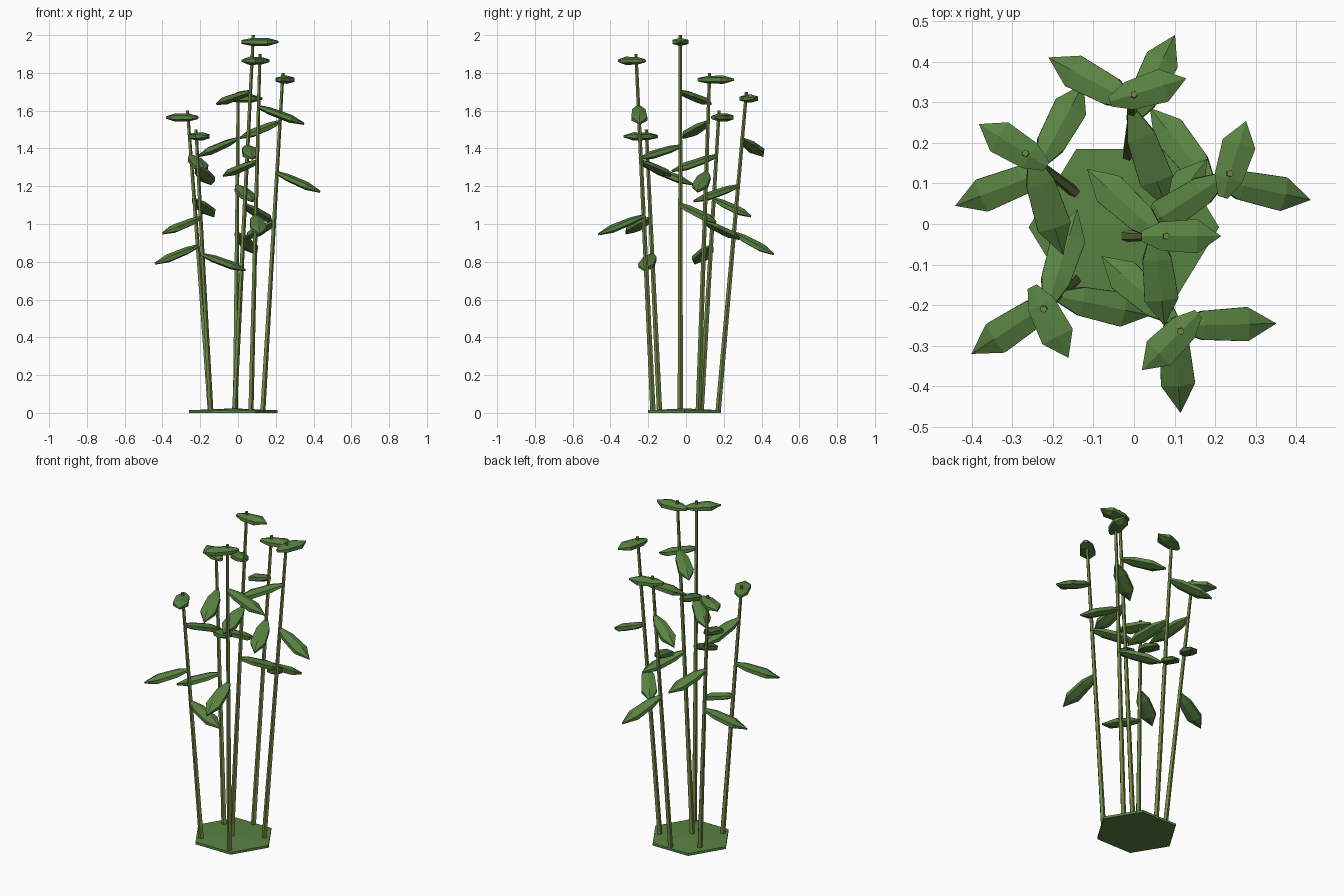
import bpy, bmesh, math
from mathutils import Vector

if "Cube" in bpy.data.objects:
    bpy.data.objects.remove(bpy.data.objects["Cube"])


def material(name, rgb):
    m = bpy.data.materials.new(name)
    m.diffuse_color = (*rgb, 1)
    m.use_nodes = True
    m.node_tree.nodes["Principled BSDF"].inputs["Base Color"].default_value = m.diffuse_color
    return m


LEAF = material("leaf_green", (0.10, 0.23, 0.055))
CANE = material("cane_olive", (0.17, 0.24, 0.06))


def loft(name, rings, mat):
    """Skin a list of equal-length rings and close both ends."""
    bm = bmesh.new()
    vs = [[bm.verts.new(p) for p in r] for r in rings]
    n = len(rings[0])
    for a, b in zip(vs, vs[1:]):
        for i in range(n):
            j = (i + 1) % n
            bm.faces.new((a[i], a[j], b[j], b[i]))
    bm.faces.new(vs[0][::-1])
    bm.faces.new(vs[-1])
    bmesh.ops.remove_doubles(bm, verts=bm.verts, dist=0.0003)
    bmesh.ops.recalc_face_normals(bm, faces=bm.faces)
    me = bpy.data.meshes.new(name)
    bm.to_mesh(me)
    bm.free()
    me.materials.append(mat)
    ob = bpy.data.objects.new(name, me)
    bpy.context.collection.objects.link(ob)
    return ob


def ring(c, rx, ry, n, phase=0.0, u=Vector((1, 0, 0)), v=Vector((0, 1, 0))):
    return [c + u * rx * math.cos(phase + math.tau * i / n)
            + v * ry * math.sin(phase + math.tau * i / n) for i in range(n)]


def leaf(name, start, tip, half_width=0.042, half_thick=0.022):
    """Faceted blade: ridge on top and below, flat sides, pointed tip."""
    start, tip = Vector(start), Vector(tip)
    d = (tip - start).normalized()
    side = d.cross(Vector((0, 0, 1))).normalized()
    up = side.cross(d)
    rings = [ring(start.lerp(tip, t), half_width / 0.866 * s, half_thick * h, 6,
                  math.pi / 6, side, up)
             for t, s, h in ((0, 0.3, 0.45), (0.25, 0.85, 0.9), (0.7, 1, 1), (1, 0.0, 0.25))]
    return loft(name, rings, LEAF)


# Each cane: base xy, top xyz, heading of crown leaf, then (start z, leaf tip) pairs
canes = [
    ((-0.02, -0.03), (0.08, -0.03, 2.0), 0,
     [(1.70, (-0.115, 0.135, 1.635)), (1.41, (0.075, -0.25, 1.345)), (1.10, (0.18, 0.16, 1.01))]),
    ((0.067, -0.175), (0.115, -0.265, 1.9), 225,
     [(1.62, (0.35, -0.245, 1.53)), (1.33, (-0.08, -0.08, 1.255)), (1.04, (0.115, -0.465, 0.945))]),
    ((0.13, 0.065), (0.237, 0.125, 1.8), 73,
     [(1.54, (0.01, -0.02, 1.455)), (1.27, (0.435, 0.06, 1.17)), (1.01, (0.04, 0.285, 0.92))]),
    ((-0.015, 0.17), (0.0, 0.32, 1.7), 17,
     [(1.45, (-0.21, 0.41, 1.36)), (1.20, (0.08, 0.04, 1.12)), (0.95, (0.1, 0.465, 0.84))]),
    ((-0.148, 0.08), (-0.268, 0.175, 1.6), 148,
     [(1.36, (-0.175, -0.075, 1.28)), (1.13, (-0.125, 0.345, 1.04)), (0.88, (-0.44, 0.045, 0.79))]),
    ((-0.145, -0.14), (-0.223, -0.21, 1.5), -63,
     [(1.30, (-0.14, 0.035, 1.21)), (1.03, (-0.4, -0.32, 0.95)), (0.835, (0.04, -0.225, 0.755))]),
]

for k, (base, top, heading, blades) in enumerate(canes, 1):
    # Tapered five-sided cane
    foot, head = Vector((*base, 0.005)), Vector(top)
    loft(f"cane_{k}", [ring(foot, 0.015, 0.015, 5), ring(head, 0.009, 0.009, 5)], CANE)
    # Level crown leaf just under the cane tip
    a = math.radians(heading)
    d = Vector((math.cos(a), math.sin(a), 0))
    c = head - Vector((0, 0, 0.036))
    leaf(f"crown_leaf_{k}", c - d * 0.062, c + d * 0.135)
    # Drooping side leaves
    for j, (z, tip) in enumerate(blades, 1):
        leaf(f"side_leaf_{k}_{j}", foot.lerp(head, z / top[2]), tip)

# Low six-sided ground mat with a slightly raised centre
mat_c = Vector((-0.025, -0.008, 0))
up = Vector((0, 0, 1))
loft("ground_mat", [ring(mat_c, 0.235, 0.223, 6),
                    ring(mat_c + up * 0.014, 0.235, 0.223, 6),
                    ring(mat_c + up * 0.024, 0.0, 0.0, 6)], LEAF)
